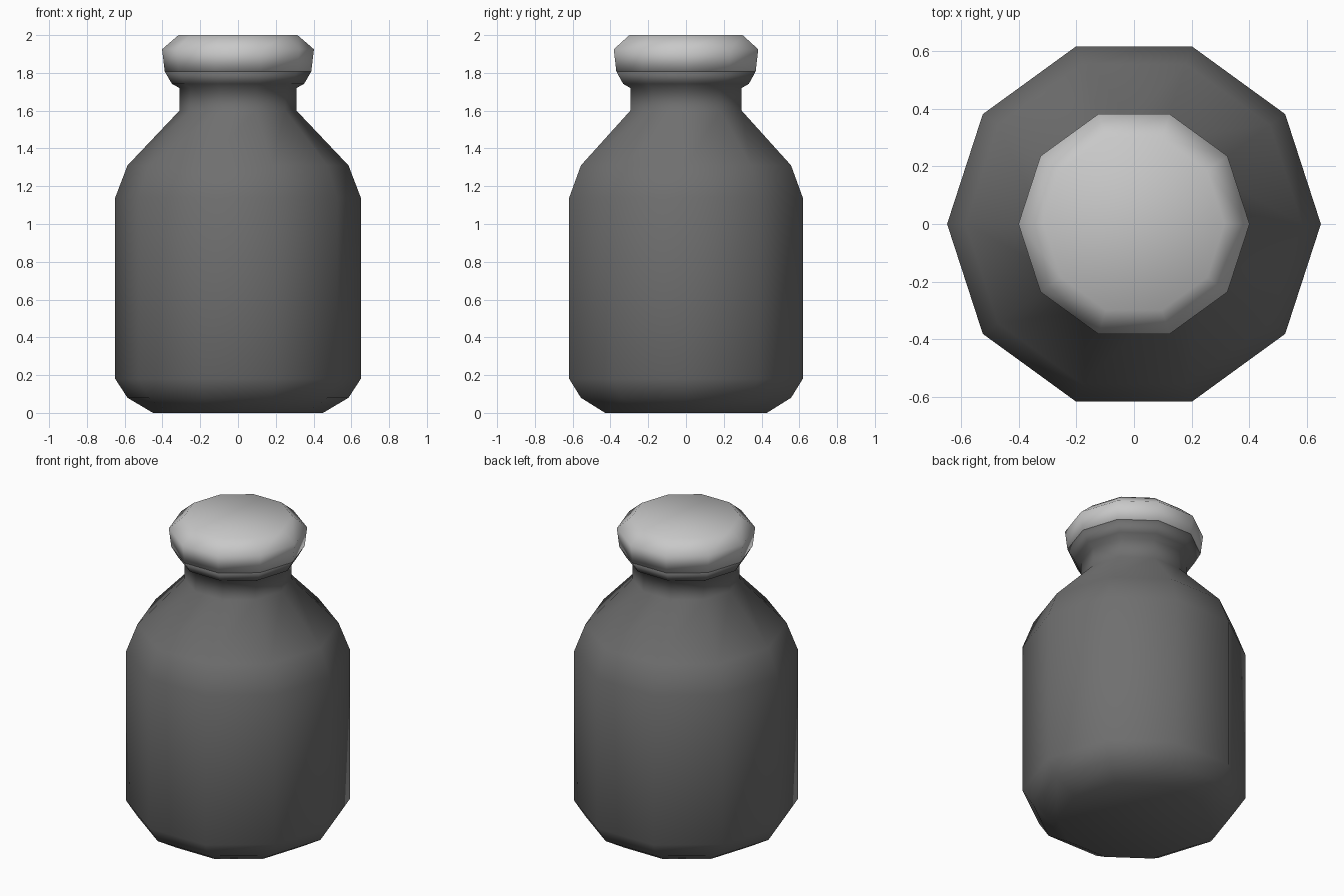
import bpy
import bmesh
from math import cos, sin, tau

SIDES = 10

if "Cube" in bpy.data.objects:
    bpy.data.objects.remove(bpy.data.objects["Cube"])


def make_material(name, value):
    mat = bpy.data.materials.new(name)
    mat.use_nodes = True
    color = (value, value, value, 1)
    mat.diffuse_color = color
    mat.node_tree.nodes["Principled BSDF"].inputs["Base Color"].default_value = color
    return mat


def lathe(name, profile, mat):
    """Closed solid of revolution from (radius, height) points, bottom to top."""
    bm = bmesh.new()
    rings = [[bm.verts.new((r * cos(tau * i / SIDES), r * sin(tau * i / SIDES), z))
              for i in range(SIDES)] for r, z in profile]
    for low, high in zip(rings, rings[1:]):
        for i in range(SIDES):
            j = (i + 1) % SIDES
            bm.faces.new((low[i], low[j], high[j], high[i]))
    bm.faces.new(rings[0][::-1])
    bm.faces.new(rings[-1])
    for face in bm.faces:
        face.smooth = True
    mesh = bpy.data.meshes.new(name)
    bm.to_mesh(mesh)
    bm.free()
    mesh.materials.append(mat)
    obj = bpy.data.objects.new(name, mesh)
    bpy.context.collection.objects.link(obj)
    return obj


dark_grey = make_material("dark grey", 0.16)
light_grey = make_material("light grey", 0.58)

# Bottle: chamfered base, straight wall, sloped shoulder, neck and flared lip
lathe("bottle", [(0.45, 0), (0.585, 0.08), (0.65, 0.18), (0.65, 1.14),
                 (0.585, 1.31), (0.31, 1.6), (0.31, 1.72), (0.35, 1.742),
                 (0.388, 1.808)], dark_grey)

# Cap: slightly flared side with a bevelled top
lathe("cap", [(0.388, 1.808), (0.402, 1.925), (0.315, 2.0)], light_grey)
